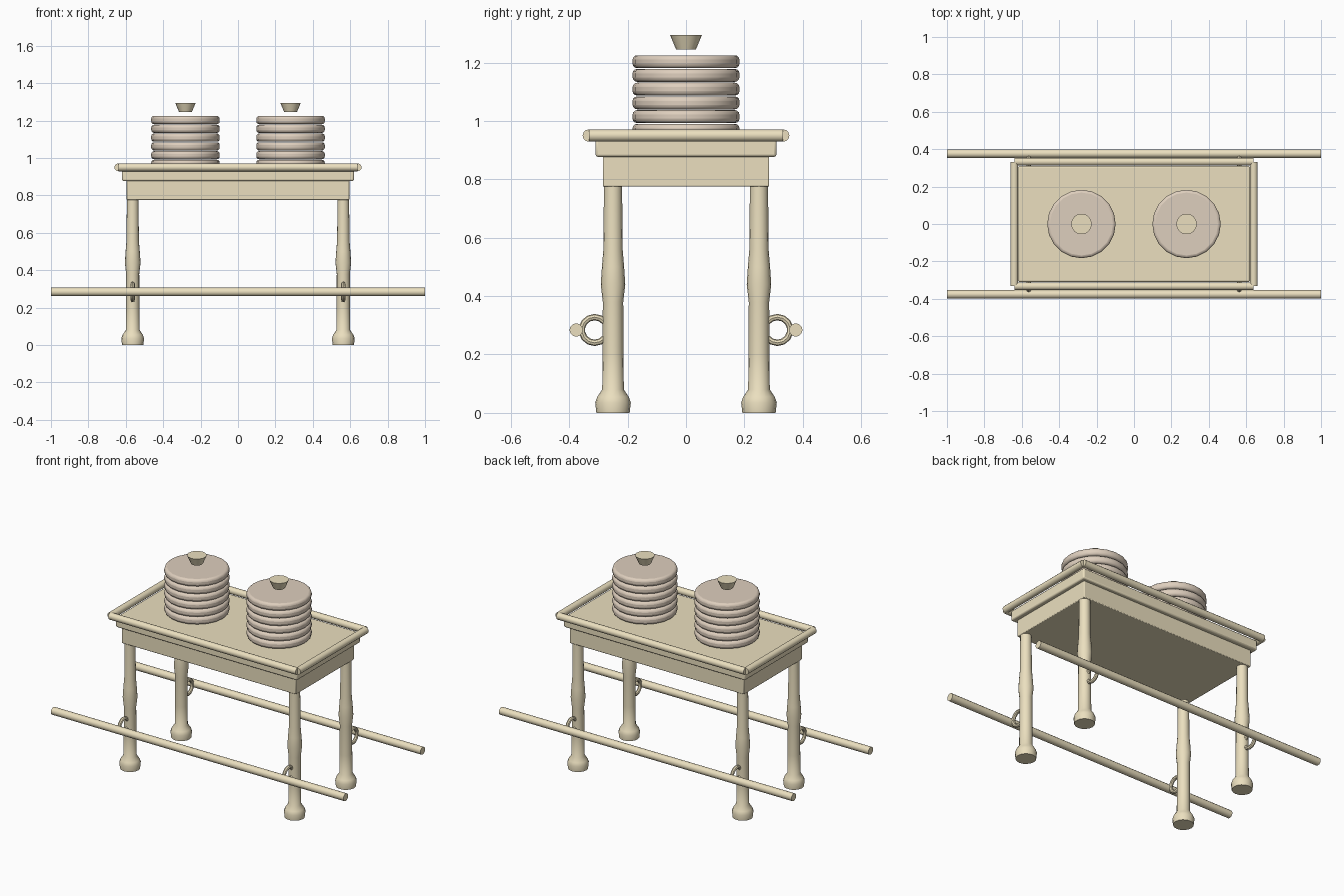
import bpy, bmesh, math
from mathutils import Matrix

if "Cube" in bpy.data.objects:
    bpy.data.objects.remove(bpy.data.objects["Cube"])


def material(name, color):
    m = bpy.data.materials.new(name)
    m.diffuse_color = color
    m.use_nodes = True
    m.node_tree.nodes["Principled BSDF"].inputs["Base Color"].default_value = m.diffuse_color
    return m


GOLD = material("gold", (0.83, 0.74, 0.52, 1))
BREAD = material("bread", (0.73, 0.62, 0.51, 1))


def finish(ob, name, mat, bevel=0, segments=2, smooth=True):
    ob.name = name
    ob.data.materials.append(mat)
    if bevel:
        b = ob.modifiers.new("bevel", 'BEVEL')
        b.width, b.segments = bevel, segments
        b.limit_method = 'ANGLE'
        b.angle_limit = math.radians(40)
    if smooth:
        bpy.ops.object.shade_smooth_by_angle(angle=math.radians(35))
    return ob


def box(name, size, z0, z1, bevel):
    bpy.ops.mesh.primitive_cube_add(size=1, location=(0, 0, (z0 + z1) / 2))
    ob = bpy.context.object
    ob.data.transform(Matrix.Diagonal((size[0], size[1], z1 - z0, 1)))
    return finish(ob, name, GOLD, bevel)


def rod(name, radius, length, loc, axis, sides=12):
    rot = (0, math.pi / 2, 0) if axis == 'x' else (math.pi / 2, 0, 0)
    bpy.ops.mesh.primitive_cylinder_add(vertices=sides, radius=radius, depth=length,
                                        location=loc, rotation=rot)
    return finish(bpy.context.object, name, GOLD)


def turned(name, profile, loc, sides=16):
    # closed lathe solid from (radius, height) pairs
    bm = bmesh.new()
    rings = [[bm.verts.new((r * math.cos(2 * math.pi * i / sides),
                            r * math.sin(2 * math.pi * i / sides), z))
              for i in range(sides)] for r, z in profile]
    for a, b in zip(rings, rings[1:]):
        for i in range(sides):
            j = (i + 1) % sides
            bm.faces.new((a[i], a[j], b[j], b[i]))
    bm.faces.new(rings[0][::-1])
    bm.faces.new(rings[-1])
    me = bpy.data.meshes.new(name)
    bm.to_mesh(me)
    bm.free()
    ob = bpy.data.objects.new(name, me)
    ob.location = loc
    bpy.context.collection.objects.link(ob)
    bpy.ops.object.select_all(action='DESELECT')
    ob.select_set(True)
    bpy.context.view_layer.objects.active = ob
    return finish(ob, name, GOLD)


# Table body
box("apron", (1.19, 0.57), 0.775, 0.885, 0.004)
box("table_top", (1.24, 0.62), 0.877, 0.94, 0.008)

# Rounded rim around the top
for s, side in ((-1, "front"), (1, "back")):
    rod(side + "_rim", 0.021, 1.28, (0, s * 0.333, 0.95), 'x')
for s, side in ((-1, "left"), (1, "right")):
    rod(side + "_rim", 0.021, 0.664, (s * 0.64, 0, 0.95), 'y')

# Turned legs with carrying rings
LEG = [(0.057, 0), (0.061, 0.035), (0.054, 0.055), (0.037, 0.08), (0.036, 0.2),
       (0.035, 0.38), (0.042, 0.44), (0.038, 0.5), (0.033, 0.56), (0.031, 0.79)]
for sy, fb in ((-1, "front"), (1, "back")):
    for sx, lr in ((-1, "left"), (1, "right")):
        turned(f"{fb}_{lr}_leg", LEG, (sx * 0.563, sy * 0.25, 0))
        bpy.ops.mesh.primitive_torus_add(major_radius=0.044, minor_radius=0.011,
                                         major_segments=14, minor_segments=8,
                                         location=(sx * 0.563, sy * 0.313, 0.284),
                                         rotation=(0, math.pi / 2, 0))
        finish(bpy.context.object, f"{fb}_{lr}_ring", GOLD)
    # Carrying pole
    rod(fb + "_pole", 0.023, 2.0, (0, sy * 0.376, 0.284), 'x')

# Two stacks of flat loaves, each topped by a cup
for sx, lr in ((-1, "left"), (1, "right")):
    for i in range(6):
        bpy.ops.mesh.primitive_cylinder_add(vertices=20, radius=0.183, depth=0.044,
                                            location=(sx * 0.281, 0, 0.968 + i * 0.047))
        finish(bpy.context.object, f"{lr}_loaf_{i + 1}", BREAD, 0.015, 3)
    turned(lr + "_cup", [(0.034, 0), (0.055, 0.05)], (sx * 0.281, 0, 1.245))
